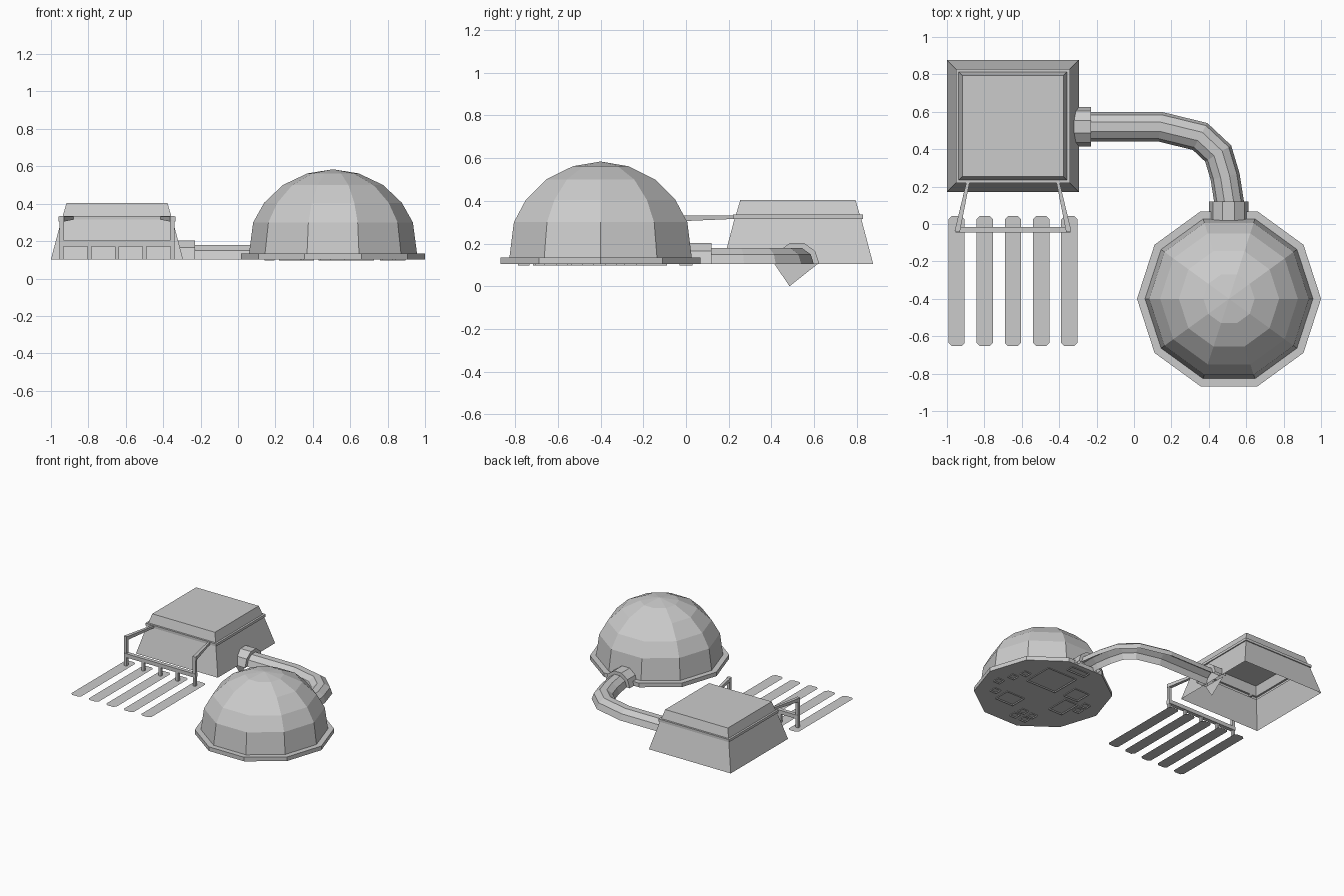
import bpy, bmesh
from math import cos, sin, pi, sqrt
from mathutils import Vector

cube = bpy.data.objects.get("Cube")
if cube:
    bpy.data.objects.remove(cube, do_unlink=True)

grey = bpy.data.materials.new("plain grey")
grey.use_nodes = True
grey.diffuse_color = (0.6, 0.6, 0.6, 1)
grey.node_tree.nodes["Principled BSDF"].inputs["Base Color"].default_value = (0.6, 0.6, 0.6, 1)

GROUND = 0.103          # level of the floor plates
POD = Vector((-0.647, 0.524, 0))
DOME = Vector((0.508, -0.4, 0))


def finish(name, bm, fix_normals=False):
    if fix_normals:
        bmesh.ops.recalc_face_normals(bm, faces=bm.faces)
    mesh = bpy.data.meshes.new(name)
    bm.to_mesh(mesh)
    bm.free()
    mesh.materials.append(grey)
    obj = bpy.data.objects.new(name, mesh)
    bpy.context.collection.objects.link(obj)
    return obj


def loft(name, rings, closed=True, cap_start=False, cap_end=False):
    """Skin a list of point rings with quads."""
    bm = bmesh.new()
    loops = [[bm.verts.new(p) for p in ring] for ring in rings]
    n = len(loops[0])
    for a, b in zip(loops, loops[1:]):
        for i in range(n if closed else n - 1):
            j = (i + 1) % n
            bm.faces.new((a[i], a[j], b[j], b[i]))
    if cap_start:
        bm.faces.new(loops[0][::-1])
    if cap_end:
        bm.faces.new(loops[-1])
    return finish(name, bm)


def turned(name, centre, profile, sides, phase=0, scale=1, **caps):
    rings = [[centre + Vector((r * scale * cos(phase + 2 * pi * i / sides),
                               r * scale * sin(phase + 2 * pi * i / sides), z))
              for i in range(sides)] for r, z in profile]
    return loft(name, rings, **caps)


def half_tube(name, path, radius):
    """Half of a ten-sided tube, open underneath, along a flat path."""
    pts = [Vector((x, y, GROUND)) for x, y in path]
    rings = []
    for i, p in enumerate(pts):
        d_in = (p - pts[i - 1]).normalized() if i else None
        d_out = (pts[i + 1] - p).normalized() if i < len(pts) - 1 else None
        d = ((d_in or d_out) + (d_out or d_in)).normalized()
        side = Vector((d.y, -d.x, 0)) / (d.dot(d_in or d_out))
        rings.append([p + side * radius * cos(pi * k / 5)
                      + Vector((0, 0, radius * sin(pi * k / 5))) for k in range(6)])
    return loft(name, rings, closed=False)


def beam(name, a, b, size_a, size_b=None):
    """Square bar from a to b, optionally tapering."""
    a, b = Vector(a), Vector(b)
    d = (b - a).normalized()
    side = d.cross(Vector((0, 0, 1)))
    side = side.normalized() if side.length > 0.01 else Vector((1, 0, 0))
    up = side.cross(d)
    rings = [[p + (side * u + up * v) * s / 2
              for u, v in ((-1, -1), (1, -1), (1, 1), (-1, 1))]
             for p, s in ((a, size_a), (b, size_b or size_a))]
    obj = loft(name, rings, cap_start=True, cap_end=True)
    bm = bmesh.new()
    bm.from_mesh(obj.data)
    bmesh.ops.recalc_face_normals(bm, faces=bm.faces)
    bm.to_mesh(obj.data)
    bm.free()


# Faceted dome on a flat rim
turned("dome", DOME,
       [(0.492, GROUND), (0.492, 0.135), (0.449, 0.135), (0.427, 0.3), (0.368, 0.405),
        (0.268, 0.5), (0.137, 0.562), (0.001, 0.584)],
       10, cap_start=True, cap_end=True)


# Framed panels beneath the dome
def panel(x, y, w, d, rim):
    bm = bmesh.new()
    top = GROUND - 0.007
    bmesh.ops.create_cube(bm, size=1)
    for v in bm.verts:
        v.co = DOME + Vector((x + v.co.x * w, y + v.co.y * d, GROUND - 0.0035 + v.co.z * 0.007))
    under = [f for f in bm.faces if f.normal.z < -0.5 or f.calc_center_median().z < top + 0.001]
    bmesh.ops.inset_region(bm, faces=under, thickness=rim)
    for v in under[0].verts:
        v.co.z = GROUND - 0.001
    finish("underside_panel", bm, True)


for spec in [(0.08, 0.19, 0.26, 0.24), (-0.19, 0.14, 0.13, 0.13),
             (-0.23, -0.05, 0.12, 0.18), (0.14, -0.2, 0.16, 0.13), (0.01, 0.4, 0.16, 0.06)]:
    panel(*spec, 0.012)
for x, y in [(0.32, 0.05), (0.29, -0.18), (0.36, -0.06), (-0.05, -0.28), (-0.14, -0.29),
             (-0.04, -0.36), (-0.13, -0.36), (-0.34, -0.02), (-0.34, 0.06), (0.28, 0.14)]:
    panel(x, y, 0.055, 0.055, 0.008)

# Tapered pod with a lip, open underneath
turned("pod", POD,
       [(0.353, GROUND), (0.297, 0.315), (0.305, 0.315), (0.305, 0.335),
        (0.29, 0.335), (0.27, 0.403)],
       4, pi / 4, sqrt(2), cap_end=True)

# Connecting pipe and its two collars
half_tube("pipe", [(-0.3, 0.52), (0.14, 0.52), (0.353, 0.468), (0.45, 0.377),
                   (0.487, 0.254), (0.508, 0.12), (0.508, 0.02)], 0.079)


def collar(name, start, end):
    half_tube(name, [start, end], 0.105)
    # Ring face closing the collar onto the pipe
    a, b = Vector((*start, GROUND)), Vector((*end, GROUND))
    d = (b - a).normalized()
    side = Vector((d.y, -d.x, 0))
    rings = [[b + side * r * cos(pi * k / 5) + Vector((0, 0, r * sin(pi * k / 5)))
              for k in range(6)] for r in (0.105, 0.079)]
    loft(name + "_face", rings, closed=False)


collar("pod_collar", (-0.33, 0.52), (-0.23, 0.52))
collar("dome_collar", (0.506, -0.02), (0.506, 0.12))

# Flat fin hanging below the pod collar
bm = bmesh.new()
bm.faces.new([bm.verts.new((-0.315, y, z)) for y, z in
              ((0.415, GROUND), (0.485, 0), (0.615, GROUND))])
finish("collar_fin", bm)

# Ground strips with clipped corners, each with a short leg up to the bar
for i in range(5):
    x = POD.x + (i - 2) * 0.151
    bm = bmesh.new()
    w, c, y0, y1 = 0.044, 0.018, -0.653, 0.043
    outline = [(-w + c, y0), (w - c, y0), (w, y0 + c), (w, y1 - c),
               (w - c, y1), (-w + c, y1), (-w, y1 - c), (-w, y0 + c)]
    bm.faces.new([bm.verts.new((x + u, y, GROUND)) for u, y in outline])
    finish("ground_strip", bm)
    leg_x = POD.x + (i - 2) * 0.148
    beam("strip_leg", (leg_x, -0.03, GROUND), (leg_x, -0.03, 0.18), 0.021)

# Carrying frame: crossbar, end posts and tapered arms
beam("crossbar", (POD.x - 0.307, -0.03, 0.187), (POD.x + 0.307, -0.03, 0.187), 0.03)
for s in (-1, 1):
    beam("end_post", (POD.x + s * 0.296, -0.03, 0.17), (POD.x + s * 0.296, -0.03, 0.333), 0.023)
    beam("arm", (POD.x + s * 0.298, -0.04, 0.318), (POD.x + s * 0.237, 0.24, 0.324), 0.028, 0.016)
